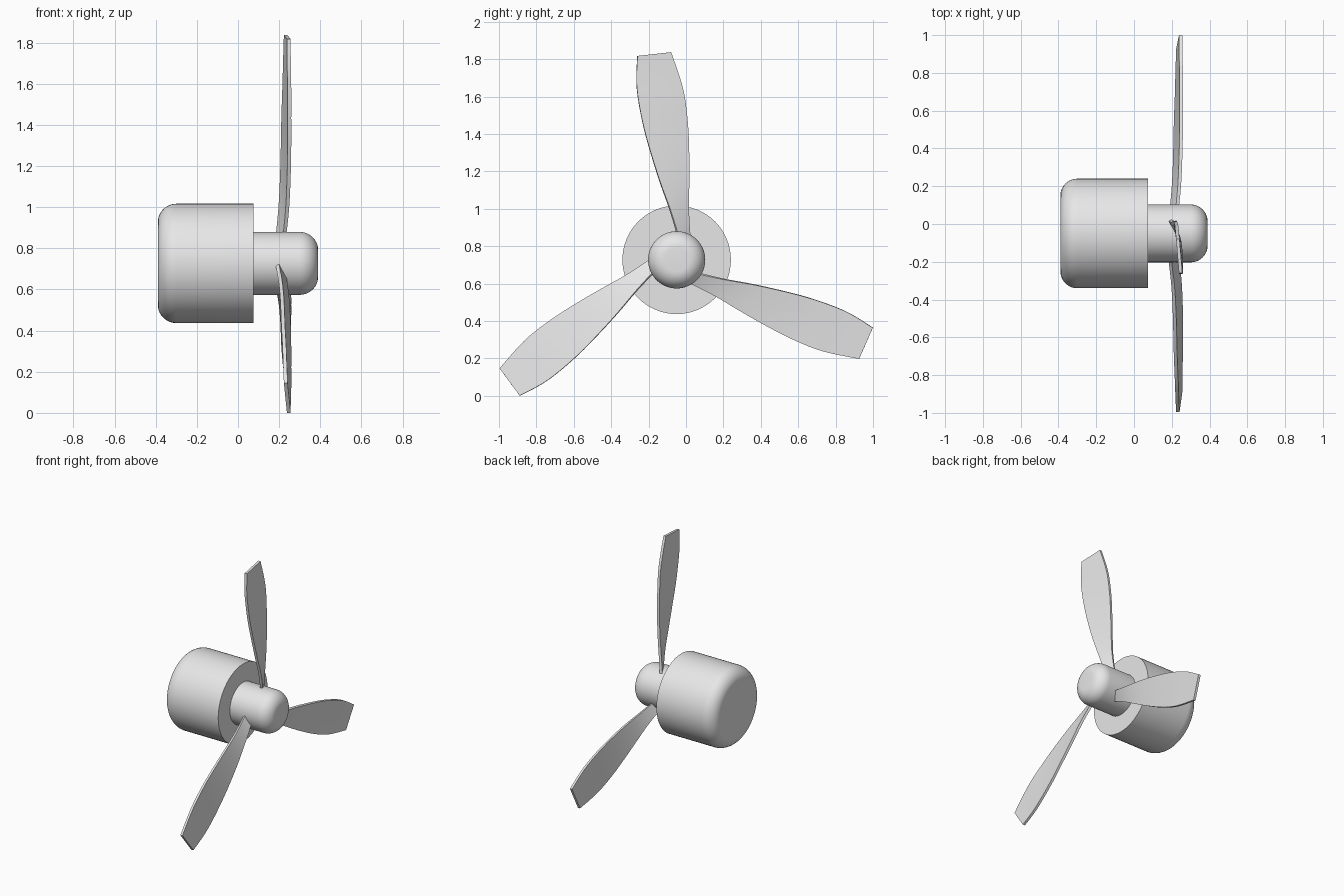
import bpy, bmesh, math
from mathutils import Vector

cube = bpy.data.objects.get("Cube")
if cube:
    bpy.data.objects.remove(cube, do_unlink=True)

CENTRE = Vector((0, -0.05, 0.727))   # propeller axis runs along x

grey = bpy.data.materials.new("light_grey")
grey.use_nodes = True
grey.diffuse_color = (0.8, 0.8, 0.8, 1)
grey.node_tree.nodes["Principled BSDF"].inputs["Base Color"].default_value = (0.8, 0.8, 0.8, 1)


def add_object(name, bm):
    bmesh.ops.recalc_face_normals(bm, faces=bm.faces)
    mesh = bpy.data.meshes.new(name)
    bm.to_mesh(mesh)
    bm.free()
    mesh.materials.append(grey)
    obj = bpy.data.objects.new(name, mesh)
    obj.location = CENTRE
    bpy.context.collection.objects.link(obj)
    return obj


def smooth(obj):
    bpy.ops.object.select_all(action='DESELECT')
    obj.select_set(True)
    bpy.context.view_layer.objects.active = obj
    for mod in list(obj.modifiers):
        bpy.ops.object.modifier_apply(modifier=mod.name)
    bpy.ops.object.shade_smooth_by_angle(angle=math.radians(35))


def rounded_drum(name, flat_x, round_x, radius, fillet, sides=64, steps=10):
    """Cylinder along x with a rounded rim at the round_x end."""
    way = 1 if round_x > flat_x else -1
    profile = [(flat_x, radius)]
    for i in range(steps + 1):
        a = i / steps * math.pi / 2
        profile.append((round_x - way * fillet * (1 - math.sin(a)),
                        radius - fillet * (1 - math.cos(a))))
    bm = bmesh.new()
    rings = [[bm.verts.new((x, r * math.cos(t), r * math.sin(t)))
              for t in (2 * math.pi * k / sides for k in range(sides))]
             for x, r in profile]
    for a, b in zip(rings, rings[1:]):
        for k in range(sides):
            n = (k + 1) % sides
            bm.faces.new((a[k], a[n], b[n], b[k]))
    bm.faces.new(rings[0])
    bm.faces.new(rings[-1])
    smooth(add_object(name, bm))


def catmull(p0, p1, p2, p3, t):
    return [0.5 * (2 * b + (c - a) * t + (2 * a - 5 * b + 4 * c - d) * t * t
                   + (3 * b - a - 3 * c + d) * t ** 3)
            for a, b, c, d in zip(p0, p1, p2, p3)]


# Blade stations: distance from axis, edge y pair, edge x pair
STATIONS = [
    (0.12, 0.01, 0.07, 0.225, 0.19),
    (0.27, -0.035, 0.063, 0.24, 0.205),
    (0.42, -0.088, 0.066, 0.247, 0.213),
    (0.57, -0.135, 0.066, 0.25, 0.217),
    (0.72, -0.176, 0.06, 0.25, 0.22),
    (0.87, -0.205, 0.043, 0.25, 0.225),
    (0.98, -0.215, 0.015, 0.248, 0.228),
    (1.11, -0.21, -0.03, 0.247, 0.232),
]


def blade(name, angle, sub=4, across=4):
    pts = [STATIONS[0]] + STATIONS + [STATIONS[-1]]
    rows = [catmull(*pts[i:i + 4], s / sub)
            for i in range(len(STATIONS) - 1) for s in range(sub)]
    rows.append(STATIONS[-1])
    bm = bmesh.new()
    grid = []
    for r, y0, y1, x0, x1 in rows:
        left = Vector((x0, y0, r * 0.982))
        right = Vector((x1, y1, r))
        grid.append([bm.verts.new(left.lerp(right, k / across)) for k in range(across + 1)])
    for a, b in zip(grid, grid[1:]):
        for k in range(across):
            bm.faces.new((a[k], a[k + 1], b[k + 1], b[k]))
    obj = add_object(name, bm)
    solid = obj.modifiers.new("thickness", 'SOLIDIFY')
    solid.thickness = 0.018
    solid.offset = 0
    smooth(obj)
    obj.rotation_euler.x = angle


# Motor housing and hub
rounded_drum("motor_housing", 0.075, -0.39, 0.29, 0.09)
rounded_drum("propeller_hub", 0.07, 0.39, 0.153, 0.09)

# Three twisted blades
for i, label in enumerate(("top", "front", "back")):
    blade(label + "_blade", i * 2 * math.pi / 3)
